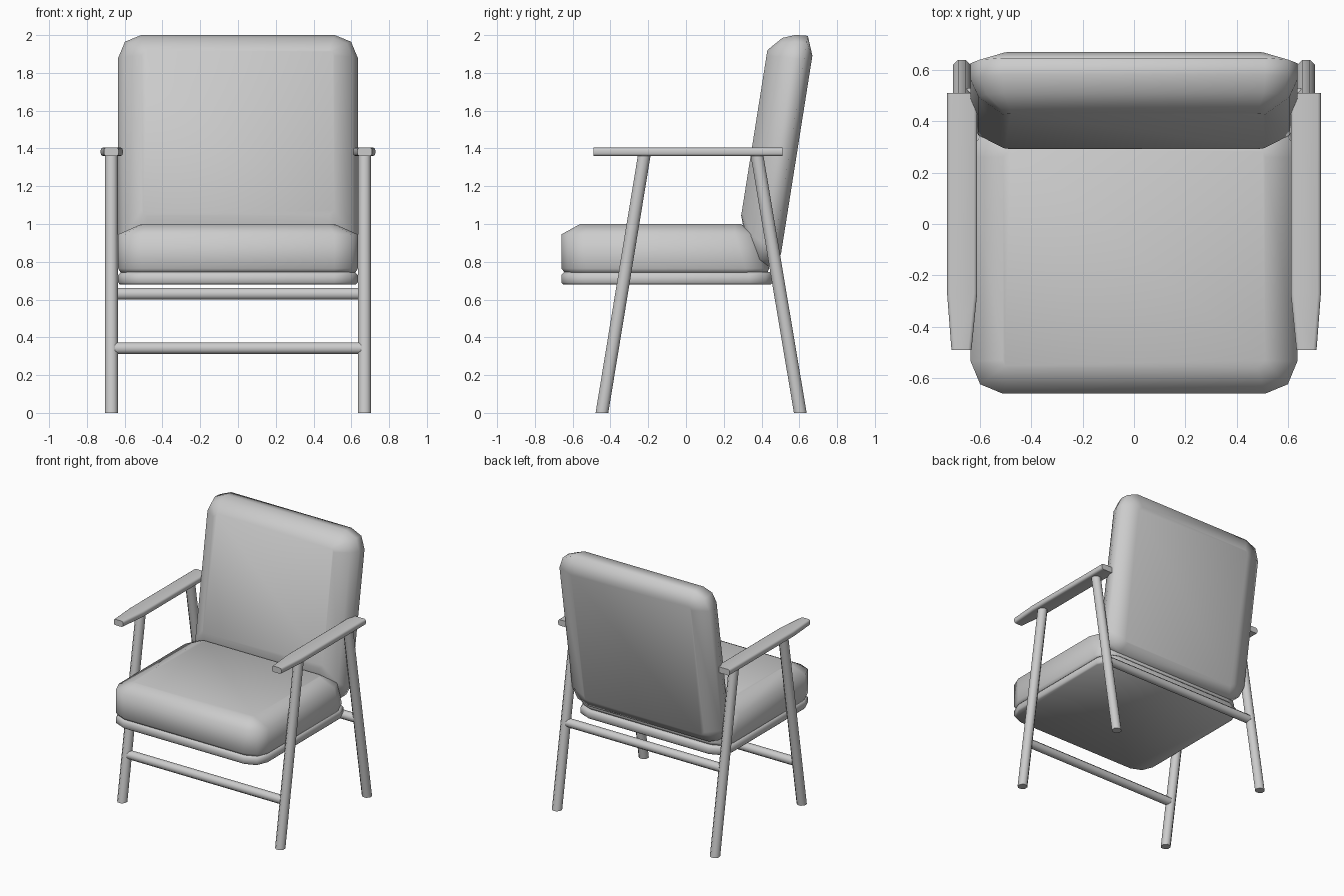
import bpy, bmesh, math

if "Cube" in bpy.data.objects:
    bpy.data.objects.remove(bpy.data.objects["Cube"])


def ring(x0, x1, lo, hi, r, seg=2):
    """Rounded rectangle outline as 2D points."""
    pts = []
    corners = [(x1 - r, hi - r, 0), (x0 + r, hi - r, 90),
               (x0 + r, lo + r, 180), (x1 - r, lo + r, 270)]
    for cx, cy, a0 in corners:
        for i in range(seg + 1):
            a = math.radians(a0 + 90 * i / seg)
            pts.append((cx + r * math.cos(a), cy + r * math.sin(a)))
    return pts


def loft(name, rings, angle=75):
    """Skin a stack of 3D rings and cap both ends."""
    bm = bmesh.new()
    rows = [[bm.verts.new(p) for p in r] for r in rings]
    n = len(rows[0])
    for a, b in zip(rows, rows[1:]):
        for i in range(n):
            j = (i + 1) % n
            bm.faces.new((a[i], a[j], b[j], b[i]))
    bm.faces.new(rows[0][::-1])
    bm.faces.new(rows[-1])
    bmesh.ops.recalc_face_normals(bm, faces=bm.faces[:])
    me = bpy.data.meshes.new(name)
    bm.to_mesh(me)
    bm.free()
    ob = bpy.data.objects.new(name, me)
    bpy.context.collection.objects.link(ob)
    bpy.ops.object.select_all(action='DESELECT')
    ob.select_set(True)
    bpy.context.view_layer.objects.active = ob
    bpy.ops.object.shade_smooth_by_angle(angle=math.radians(angle))
    return ob


def slab(name, levels):
    """Horizontal cushion: levels are (z, half width, front, rear, corner)."""
    return loft(name, [[(x, y, z) for x, y in ring(-w, w, f, b, r)]
                       for z, w, f, b, r in levels])


# Seat cushion with sloped rear, and thin base under it
slab("seat_cushion", [(0.74, 0.62, -0.64, 0.43, 0.11),
                      (0.765, 0.635, -0.66, 0.44, 0.125),
                      (0.945, 0.635, -0.66, 0.385, 0.125),
                      (1.0, 0.51, -0.56, 0.29, 0.03)])
slab("seat_base", [(0.68, 0.625, -0.65, 0.45, 0.115),
                   (0.69, 0.635, -0.66, 0.46, 0.125),
                   (0.73, 0.635, -0.66, 0.46, 0.125),
                   (0.745, 0.62, -0.645, 0.445, 0.11)])

# Reclined back cushion: (thickness offset, half width, bottom, top, corner)
S, C = math.sin(math.radians(9)), math.cos(math.radians(9))
back = [(0.0, 0.51, 0.08, 1.145, 0.03),
        (-0.04, 0.635, 0.01, 1.245, 0.125),
        (-0.105, 0.635, 0.0, 1.24, 0.125),
        (-0.172, 0.605, 0.06, 1.213, 0.10),
        (-0.24, 0.51, 0.25, 1.137, 0.03)]
loft("back_cushion", [[(x, 0.49 + h * S + t * C, 0.76 + h * C - t * S)
                       for x, h in ring(-w, w, b, top, r)]
                      for t, w, b, top, r in back])


def leg(name, x, y0, y1, top=1.37, r=0.0365):
    """Slanted octagonal leg cut level at both ends."""
    angs = [math.radians(22.5 + 45 * i) for i in range(8)]
    loft(name, [[(x + r * math.cos(a), y + r * math.sin(a), z) for a in angs]
                for y, z in ((y0, 0), (y1, top))], 60)


for side, s in (("left", -1), ("right", 1)):
    # Legs
    leg("front_leg_" + side, s * 0.67, -0.445, -0.22)
    leg("rear_leg_" + side, s * 0.67, 0.605, 0.375)
    # Armrest, narrowing towards the front
    loft("armrest_" + side,
         [[(s * x, y, z) for x, z in ring(a, b, 1.36, 1.405, 0.013)]
          for y, a, b in ((-0.49, 0.632, 0.71), (-0.27, 0.61, 0.727),
                          (0.51, 0.61, 0.727))], 60)

# Stretchers between the legs
for name, y, z in (("front_stretcher", -0.389, 0.342), ("rear_stretcher", 0.499, 0.63)):
    angs = [math.radians(22.5 + 45 * i) for i in range(8)]
    loft(name, [[(x, y + 0.033 * math.cos(a), z + 0.033 * math.sin(a)) for a in angs]
                for x in (-0.65, 0.65)], 60)
